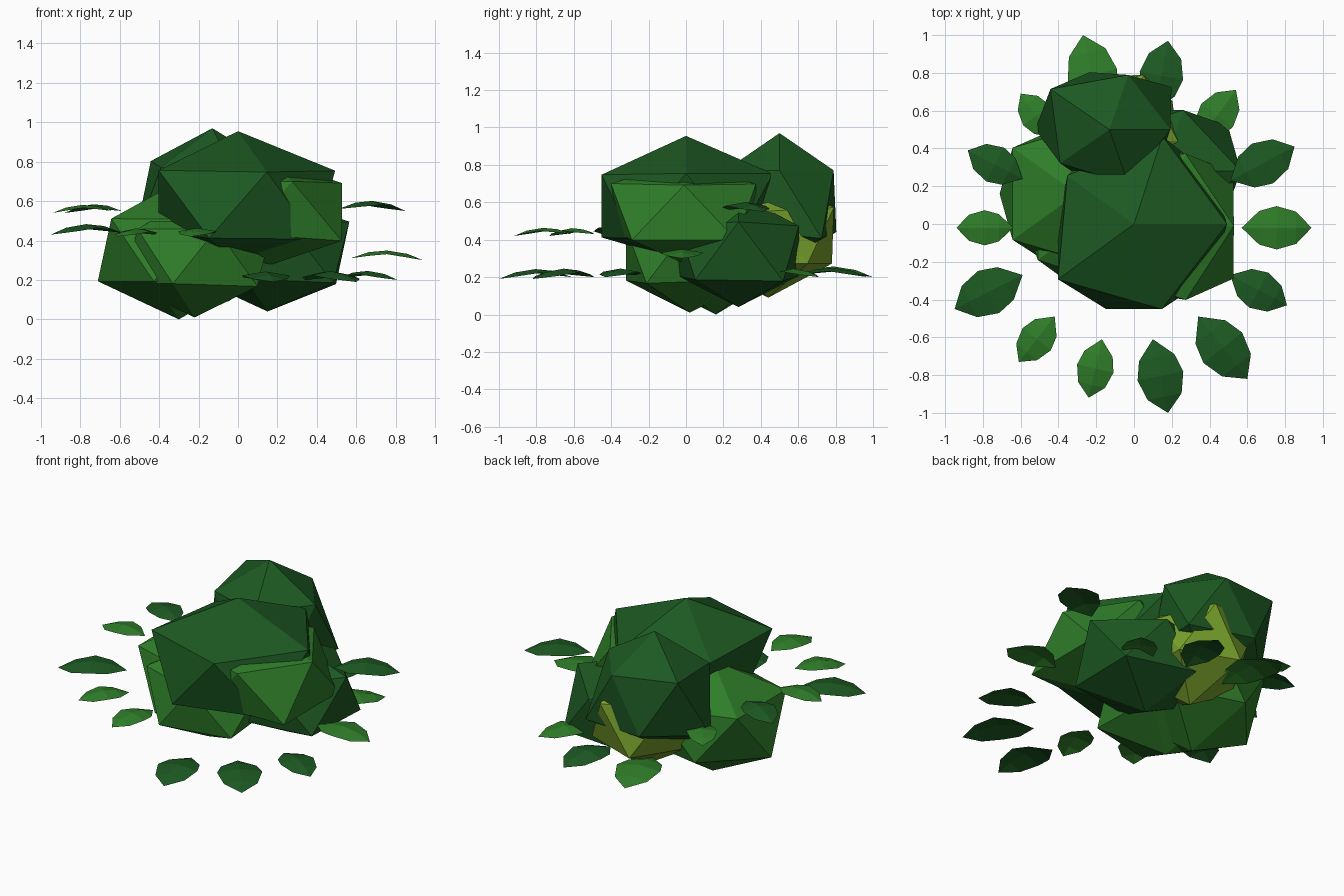
import bpy, bmesh, math
from mathutils import Vector

if "Cube" in bpy.data.objects:
    bpy.data.objects.remove(bpy.data.objects["Cube"])


def material(name, rgb):
    m = bpy.data.materials.new(name)
    m.diffuse_color = (*rgb, 1)
    m.use_nodes = True
    m.node_tree.nodes["Principled BSDF"].inputs["Base Color"].default_value = m.diffuse_color
    return m


DARK = material("dark_green", (0.012, 0.1, 0.016))
MID = material("mid_green", (0.028, 0.205, 0.022))
OLIVE = material("olive_green", (0.19, 0.36, 0.025))


def finish(bm, name, mat):
    mesh = bpy.data.meshes.new(name)
    bm.to_mesh(mesh)
    bm.free()
    mesh.materials.append(mat)
    bpy.context.collection.objects.link(bpy.data.objects.new(name, mesh))


def clump(name, mat, centre, radii, push={}):
    """Squashed icosahedron; push scales single corners (0 top, 1-5 upper ring,
    6-10 lower ring, 11 bottom, each ring counter-clockwise from +x)."""
    bm = bmesh.new()
    bmesh.ops.create_icosphere(bm, subdivisions=1, radius=1)
    order = sorted(bm.verts, key=lambda v: (
        -round(v.co.z, 2), round(math.atan2(v.co.y, v.co.x), 3) % math.tau))
    for i, v in enumerate(order):
        k = push.get(i, 1)
        v.co = Vector([c + r * k * d for c, r, d in zip(centre, radii, v.co)])
    finish(bm, name, mat)


def leaf(name, mat, base, tip, z):
    """Arched leaf blade, folded slightly along its midrib."""
    b, t = Vector((*base, z)), Vector((*tip, z - 0.01))
    length = (t - b).length
    side = Vector((b.y - t.y, t.x - b.x, 0)).normalized()
    bm = bmesh.new()
    rows = []
    for f, w in ((0, 0), (0.25, 0.24), (0.5, 0.31), (0.78, 0.23), (1, 0)):
        p = b.lerp(t, f) + Vector((0, 0, 0.48 * length * f * (1 - f)))
        if w == 0:
            rows.append([bm.verts.new(p)] * 3)
        else:
            rows.append([bm.verts.new(p + side * s * w * length
                                      - Vector((0, 0, abs(s) * 0.05 * length)))
                         for s in (-1, 0, 1)])
    for r0, r1 in zip(rows, rows[1:]):
        for j in (0, 1):
            bm.faces.new(dict.fromkeys((r0[j], r1[j], r1[j + 1], r0[j + 1])))
    bmesh.ops.recalc_face_normals(bm, faces=bm.faces)
    if sum(f.normal.z for f in bm.faces) < 0:
        bmesh.ops.reverse_faces(bm, faces=bm.faces)
    finish(bm, name, mat)


# Foliage clumps
clump("top_clump", DARK, (0, 0, 0.58), (0.53, 0.53, 0.375),
      {1: 1.04, 2: 1.03, 3: 0.92, 4: 1.05, 8: 0.85, 10: 1.03, 11: 0.8})
clump("back_clump", DARK, (-0.13, 0.5, 0.61), (0.36, 0.34, 0.36),
      {3: 1.2, 6: 1.26, 7: 1.05, 8: 1.22})
clump("right_clump", DARK, (0.15, 0.28, 0.34), (0.4, 0.38, 0.3),
      {1: 1.16, 6: 1.2, 10: 1.15})
clump("left_clump", MID, (-0.3, 0.16, 0.35), (0.46, 0.45, 0.35),
      {4: 1.03, 3: 1.03, 7: 0.9})
clump("lower_clump", MID, (-0.22, 0.02, 0.32), (0.4, 0.4, 0.31), {1: 1.1, 10: 1.1})
clump("side_clump", MID, (0.15, -0.01, 0.56), (0.46, 0.47, 0.32),
      {0: 0.8, 1: 0.92, 5: 0.98, 2: 0.96, 6: 1.13, 9: 0.88, 10: 1.13, 11: 0.9})
clump("rear_lower_clump", OLIVE, (-0.05, 0.44, 0.42), (0.35, 0.4, 0.33),
      {1: 0.9, 2: 1.03, 3: 1.15})

# Ring of leaves: material, base xy, tip xy, height
LEAVES = [
    (MID, (0.57, -0.02), (0.94, -0.02), 0.31),
    (DARK, (0.51, 0.23), (0.85, 0.41), 0.56),
    (MID, (0.34, 0.44), (0.54, 0.71), 0.21),
    (DARK, (0.11, 0.6), (0.18, 0.97), 0.21),
    (MID, (-0.17, 0.58), (-0.27, 1.0), 0.21),
    (MID, (-0.43, 0.46), (-0.6, 0.69), 0.45),
    (DARK, (-0.59, 0.24), (-0.88, 0.39), 0.55),
    (MID, (-0.64, -0.02), (-0.94, -0.02), 0.55),
    (DARK, (-0.59, -0.27), (-0.95, -0.45), 0.44),
    (MID, (-0.42, -0.49), (-0.61, -0.73), 0.43),
    (MID, (-0.17, -0.61), (-0.24, -0.92), 0.43),
    (DARK, (0.10, -0.61), (0.18, -1.0), 0.2),
    (DARK, (0.34, -0.49), (0.6, -0.82), 0.2),
    (DARK, (0.51, -0.27), (0.81, -0.43), 0.21),
]
for i, (mat, base, tip, z) in enumerate(LEAVES):
    leaf(f"leaf_{i + 1}", mat, base, tip, z)
